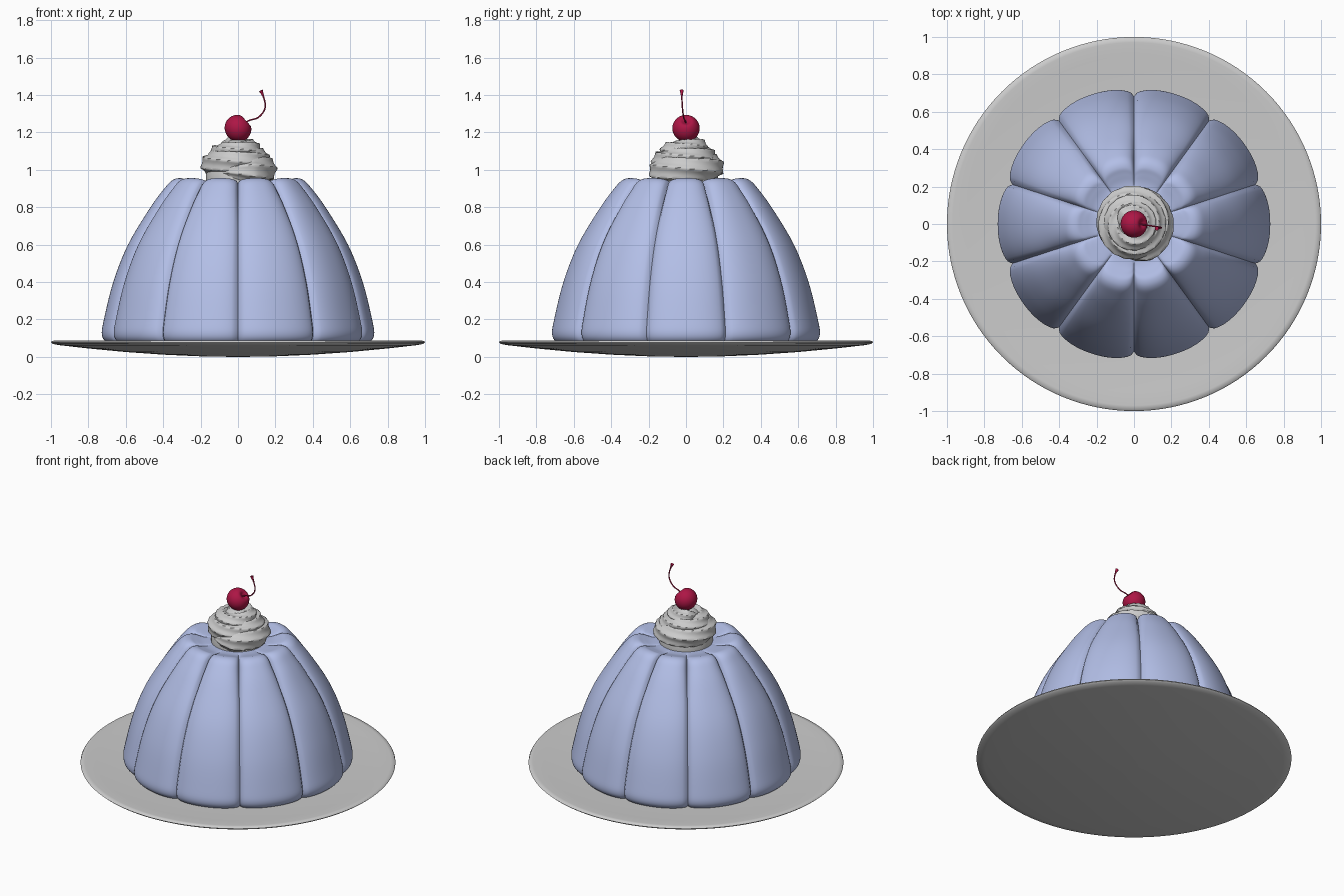
import bpy, bmesh, math
from mathutils import Vector, Matrix

if "Cube" in bpy.data.objects:
    bpy.data.objects.remove(bpy.data.objects["Cube"])


def material(name, rgb):
    m = bpy.data.materials.new(name)
    m.diffuse_color = (*rgb, 1)
    m.use_nodes = True
    m.node_tree.nodes["Principled BSDF"].inputs["Base Color"].default_value = m.diffuse_color
    return m


WHITE = material("cream white", (0.60, 0.60, 0.60))
BLUE = material("pudding blue", (0.45, 0.52, 0.80))
RED = material("cherry red", (0.42, 0.008, 0.06))


def skin(name, rings, mat, sharp=60):
    """Skin closed rings of points, capping both ends."""
    bm = bmesh.new()
    vs = [[bm.verts.new(p) for p in ring] for ring in rings]
    n = len(vs[0])
    for a, b in zip(vs, vs[1:]):
        for i in range(n):
            j = (i + 1) % n
            bm.faces.new((a[i], a[j], b[j], b[i]))
    bm.faces.new(vs[0][::-1])
    bm.faces.new(vs[-1])
    bmesh.ops.recalc_face_normals(bm, faces=bm.faces)
    me = bpy.data.meshes.new(name)
    bm.to_mesh(me)
    bm.free()
    me.materials.append(mat)
    ob = bpy.data.objects.new(name, me)
    bpy.context.collection.objects.link(ob)
    bpy.ops.object.select_all(action='DESELECT')
    bpy.context.view_layer.objects.active = ob
    ob.select_set(True)
    bpy.ops.object.shade_smooth_by_angle(angle=math.radians(sharp))
    return ob


def smooth_path(pts, steps):
    """Catmull-Rom through points of any dimension."""
    pts = [Vector(p) for p in pts]
    p = [2 * pts[0] - pts[1]] + pts + [2 * pts[-1] - pts[-2]]
    out = []
    for i in range(1, len(p) - 2):
        a, b, c, d = p[i - 1:i + 3]
        for s in range(steps):
            t = s / steps
            out.append(0.5 * (2 * b + (c - a) * t + (2 * a - 5 * b + 4 * c - d) * t * t
                              + (3 * b - a - 3 * c + d) * t ** 3))
    return out + [pts[-1]]


def lathe(name, profile, mat, n=96, shape=lambda r, z, a: (r, z)):
    rings = []
    for r, z in profile:
        ring = []
        for i in range(n):
            a = 2 * math.pi * i / n
            rr, zz = shape(r, z, a)
            ring.append((rr * math.cos(a), rr * math.sin(a), zz))
        rings.append(ring)
    return skin(name, rings, mat)


def tube(name, path, radius, mat, n=12, section=lambda a, t: 1):
    """Sweep a section along a path; radius and section vary with t."""
    rings = []
    for k, p in enumerate(path):
        t = k / (len(path) - 1)
        d = (path[min(k + 1, len(path) - 1)] - path[max(k - 1, 0)]).normalized()
        ref = Vector((0, 0, 1)) if abs(d.z) < 0.8 else Vector((0, 1, 0))
        if name == "cherry_stem":
            ref = Vector((0, 1, 0))
        u = d.cross(ref).normalized()
        v = u.cross(d)
        rings.append([p + radius(t) * section(2 * math.pi * i / n, t) *
                      (u * math.cos(2 * math.pi * i / n) + v * math.sin(2 * math.pi * i / n))
                      for i in range(n)])
    return skin(name, rings, mat)


# plate: shallow dish with a thin rim
lathe("plate", [(0.02, 0.0), (0.2, 0.003), (0.4, 0.012), (0.6, 0.026), (0.8, 0.045), (0.95, 0.062),
                (0.99, 0.069), (1.0, 0.078), (0.995, 0.086), (0.97, 0.087), (0.9, 0.083),
                (0.75, 0.075), (0.5, 0.07), (0.02, 0.07)], WHITE, 128)


# pudding: ten rounded lobes divided by narrow grooves
def lobes(r, z, a):
    t = abs(((a - math.pi / 2) / math.radians(36) + 0.5) % 1 - 0.5) * 2
    groove = 1 - math.sqrt(1 - (1 - t) ** 2.6)
    fade = min(1, max(0, (r - 0.16) / 0.16))
    fade = fade * fade * (3 - 2 * fade)
    up = min(1, max(0, (z - 0.7) / 0.2))
    return r - 0.045 * groove * fade, z - 0.028 * groove * fade * up


pudding = smooth_path([(0.66, 0.066), (0.705, 0.08), (0.728, 0.12), (0.717, 0.2), (0.667, 0.4),
                       (0.588, 0.6), (0.468, 0.8), (0.39, 0.905), (0.35, 0.945), (0.31, 0.956),
                       (0.27, 0.946), (0.21, 0.932), (0.1, 0.93), (0.02, 0.93)], 5)
lathe("pudding", pudding, BLUE, 240, lobes)

# whipped cream: a ridged rope piped in a rising spiral
path = []
for k in range(261):
    t = k / 260
    a = 2 * math.pi * 2.9 * t - 2.2
    r = 0.148 - 0.095 * t ** 1.3
    path.append(Vector((r * math.cos(a) - 0.004, r * math.sin(a), 0.985 + 0.15 * t)))
tube("cream_swirl", path,
     lambda t: (0.076 - 0.026 * t) * min(1, 0.15 + 14 * t, 0.15 + 14 * (1 - t)), WHITE, 48,
     lambda a, t: 1 - 0.2 * abs(math.sin(3.5 * (a + 7 * t))) ** 0.8 + 0.06)
lathe("cream_core", [(0.17, 0.93), (0.17, 1.0), (0.13, 1.08), (0.08, 1.13), (0.04, 1.16)], WHITE, 32)

# cherry: dimpled ball tilted towards the stem
profile = []
for k in range(33):
    a = math.pi * (0.01 + 0.98 * k / 32)
    dip = 0.024 * math.exp(-(a / 0.33) ** 2)
    profile.append((0.073 * math.sin(a), 0.07 * math.cos(a) - dip))
cherry = lathe("cherry", profile, RED, 48)
cherry.data.transform(Matrix.Translation((0, 0, 1.222)) @ Matrix.Rotation(math.radians(48), 4, 'Y'))

# cherry stem: thin curve flaring at the tip
stem = smooth_path([(0.03, 0, 1.25), (0.065, -0.006, 1.266), (0.105, -0.012, 1.278),
                    (0.136, -0.017, 1.31), (0.146, -0.02, 1.345), (0.138, -0.022, 1.385),
                    (0.122, -0.023, 1.425)], 6)
tube("cherry_stem", stem, lambda t: 0.004 + 0.007 * max(0, (t - 0.8) / 0.2) ** 2, RED, 10)
